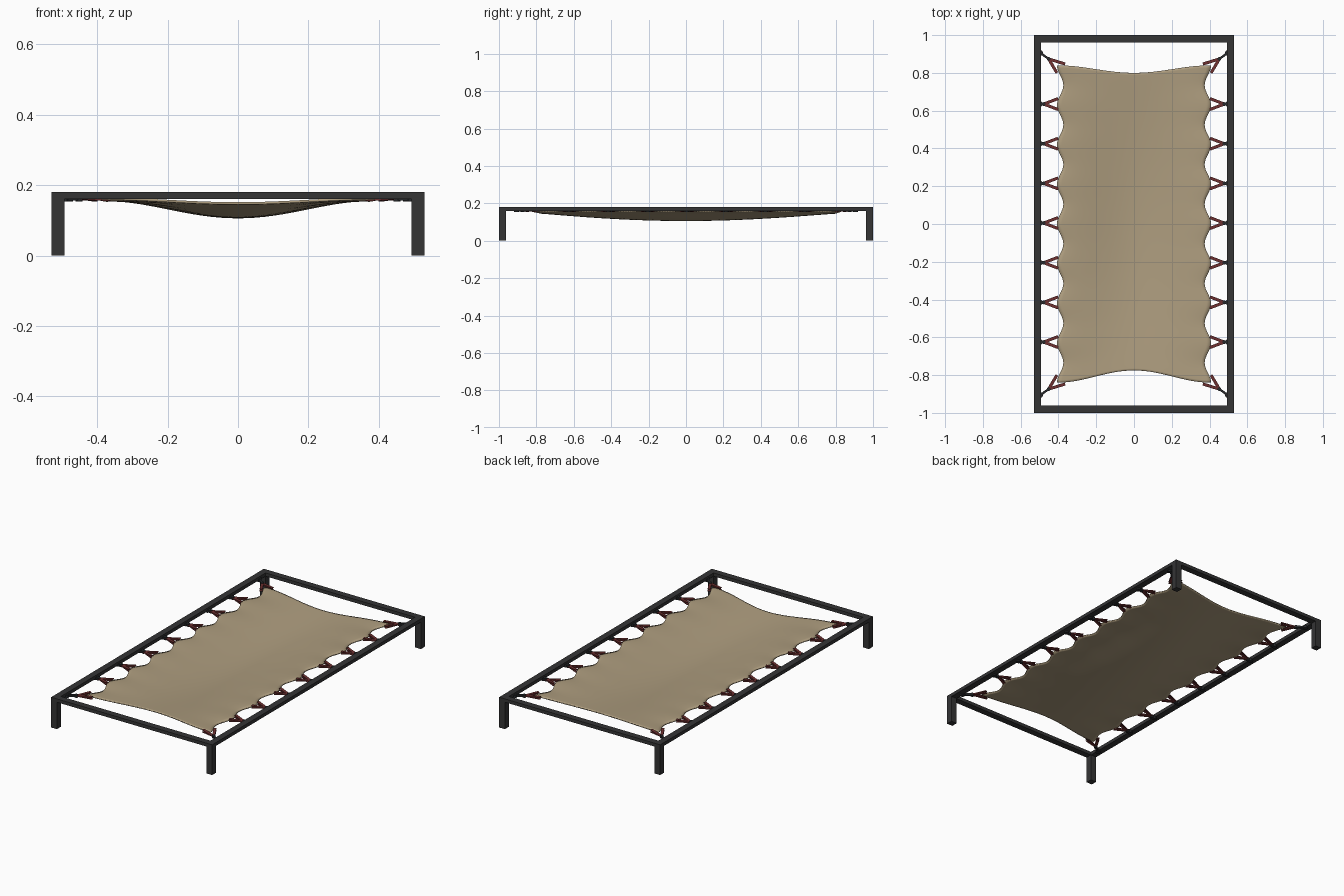
import bpy, bmesh, math
from mathutils import Vector, Matrix

if "Cube" in bpy.data.objects:
    bpy.data.objects.remove(bpy.data.objects["Cube"])


def material(name, rgb):
    m = bpy.data.materials.new(name)
    m.diffuse_color = (*rgb, 1)
    m.use_nodes = True
    m.node_tree.nodes["Principled BSDF"].inputs["Base Color"].default_value = m.diffuse_color
    return m


steel = material("dark steel", (0.035, 0.035, 0.036))
canvas = material("tan canvas", (0.42, 0.335, 0.21))
red = material("dark red webbing", (0.16, 0.03, 0.03))
black = material("black hook", (0.02, 0.022, 0.024))


def finish(name, bm, mat):
    bmesh.ops.recalc_face_normals(bm, faces=bm.faces)
    me = bpy.data.meshes.new(name)
    bm.to_mesh(me)
    bm.free()
    me.materials.append(mat)
    ob = bpy.data.objects.new(name, me)
    bpy.context.collection.objects.link(ob)
    return ob


def add_box(bm, lo, hi):
    lo, hi = Vector(lo), Vector(hi)
    m = Matrix.Translation((lo + hi) / 2) @ Matrix.Diagonal((*(hi - lo), 1))
    bmesh.ops.create_cube(bm, size=1, matrix=m)


def add_bar(bm, a, b, width, thick):
    # flat bar between two points, lying nearly horizontal
    a, b = Vector(a), Vector(b)
    d = b - a
    rot = d.to_track_quat('X', 'Z').to_matrix().to_4x4()
    m = Matrix.Translation((a + b) / 2) @ rot @ Matrix.Diagonal((d.length, width, thick, 1))
    bmesh.ops.create_cube(bm, size=1, matrix=m)


# Frame rails and corner legs
X, Y, W, TOP, LOW = 0.53, 1.0, 0.038, 0.18, 0.16
bm = bmesh.new()
for s in (-1, 1):
    add_box(bm, (min(s * X, s * (X - W)), -Y, LOW), (max(s * X, s * (X - W)), Y, TOP))
    add_box(bm, (W - X, min(s * Y, s * (Y - W)), LOW), (X - W, max(s * Y, s * (Y - W)), TOP))
finish("frame_rails", bm, steel)

bm = bmesh.new()
for sx in (-1, 1):
    for sy in (-1, 1):
        cx, cy, h = sx * (X - W / 2), sy * (Y - W / 2), W / 2
        add_box(bm, (cx - h, cy - h, 0), (cx + h, cy + h, LOW))
finish("legs", bm, steel)

# Sagging canvas with scalloped sides and curved ends
NX, NY, PITCH = 32, 128, 0.21


def canvas_point(u, v):
    bow = math.cos(u * math.pi / 2) ** 2
    y = v * 0.84 - bow * v ** 2 * v * (0.04 if v > 0 else 0.065)
    scallop = 0.5 - 0.5 * math.cos(2 * math.pi * v * 4)
    x = u * (0.408 - 0.034 * scallop * abs(u) ** 3)
    depth = 0.014 + 0.039 * math.cos(v * math.pi / 2) ** 1.1 if abs(v) < 1 else 0.014
    edge_dip = 0.006 * scallop * abs(u) ** 3
    return x, y, 0.162 - depth * bow - edge_dip


bm = bmesh.new()
grid = [[bm.verts.new(canvas_point(2 * i / NX - 1, 2 * j / NY - 1)) for i in range(NX + 1)]
        for j in range(NY + 1)]
for j in range(NY):
    for i in range(NX):
        bm.faces.new((grid[j][i], grid[j][i + 1], grid[j + 1][i + 1], grid[j + 1][i]))
sheet = finish("canvas_sheet", bm, canvas)
if sheet.data.polygons[0].normal.z < 0:
    sheet.data.flip_normals()
solid = sheet.modifiers.new("thickness", 'SOLIDIFY')
solid.thickness = 0.007
solid.offset = 0
bpy.context.view_layer.objects.active = sheet
sheet.select_set(True)
bpy.ops.object.shade_smooth_by_angle(angle=math.radians(40))

# Webbing V straps and their hooks: seven per side, plus one at each corner
straps, hooks = bmesh.new(), bmesh.new()
Z = 0.162


def tie(apex, end_a, end_b, anchor):
    for end in (end_a, end_b):
        for dz in (-0.006, 0.006):
            add_bar(straps, (*apex, Z), (*end, Z + dz), 0.016, 0.004)
    add_bar(hooks, (*apex, Z), (*anchor, Z), 0.012, 0.012)
    for p, r in ((apex, 0.010), (anchor, 0.014)):
        bmesh.ops.create_cone(hooks, cap_ends=True, segments=12, radius1=r, radius2=r,
                              depth=0.016, matrix=Matrix.Translation((*p, Z - 0.001)))


for s in (-1, 1):
    for k in range(-3, 4):
        y = k * PITCH + 0.005
        tie((s * 0.478, y), (s * 0.402, y + 0.029), (s * 0.402, y - 0.029), (s * 0.497, y))
    for t in (-1, 1):
        tie((s * 0.452, t * 0.874), (s * 0.365, t * 0.847), (s * 0.408, t * 0.80),
            (s * 0.496, t * 0.906))
finish("webbing_straps", straps, red)
finish("strap_hooks", hooks, black)
